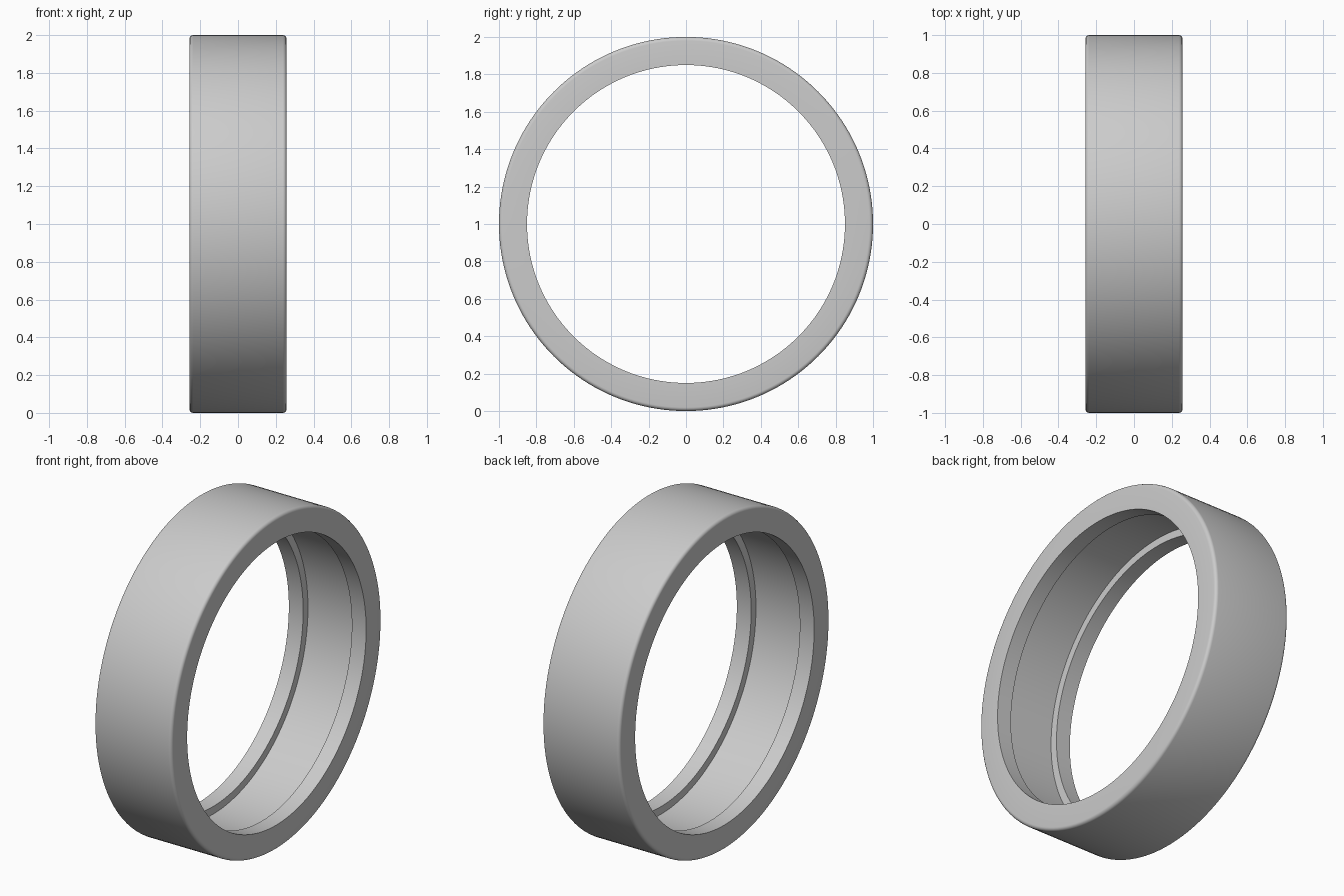
import bpy, bmesh
from math import sin, cos, pi, radians
from mathutils import Vector, Matrix

cube = bpy.data.objects.get("Cube")
if cube:
    bpy.data.objects.remove(cube, do_unlink=True)

HALF_WIDTH, OUTER, INNER = 0.257, 1.0, 0.85
GROOVE, LIP, FILLET = 0.896, 0.095, 0.02
SEGMENTS, FILLET_STEPS = 160, 5

# Plain grey material
grey = bpy.data.materials.new("plain_grey")
grey.use_nodes = True
colour = (0.6, 0.6, 0.6, 1)
grey.diffuse_color = colour
grey.node_tree.nodes["Principled BSDF"].inputs["Base Color"].default_value = colour

# Half of the cross-section: groove floor, lip, side face, rounded outer edge
half = [(HALF_WIDTH - LIP, GROOVE), (HALF_WIDTH - LIP, INNER), (HALF_WIDTH, INNER)]
for i in range(FILLET_STEPS + 1):
    a = i / FILLET_STEPS * pi / 2
    half.append((HALF_WIDTH - FILLET + FILLET * cos(a), OUTER - FILLET + FILLET * sin(a)))
profile = half + [(-x, r) for x, r in reversed(half)]

# Sweep the closed cross-section around the x axis
bm = bmesh.new()
rings = []
for s in range(SEGMENTS):
    turn = Matrix.Rotation(2 * pi * s / SEGMENTS, 3, 'X')
    rings.append([bm.verts.new(turn @ Vector((x, 0, r)) + Vector((0, 0, OUTER)))
                  for x, r in profile])
n = len(profile)
for s in range(SEGMENTS):
    a, b = rings[s], rings[(s + 1) % SEGMENTS]
    for i in range(n):
        j = (i + 1) % n
        bm.faces.new((a[i], a[j], b[j], b[i]))
bmesh.ops.recalc_face_normals(bm, faces=bm.faces)

mesh = bpy.data.meshes.new("grooved_ring")
bm.to_mesh(mesh)
bm.free()
mesh.materials.append(grey)
ring = bpy.data.objects.new("grooved_ring", mesh)
bpy.context.collection.objects.link(ring)

# Smooth curved surfaces, sharp lip edges
bpy.ops.object.select_all(action='DESELECT')
ring.select_set(True)
bpy.context.view_layer.objects.active = ring
bpy.ops.object.shade_smooth_by_angle(angle=radians(30))
